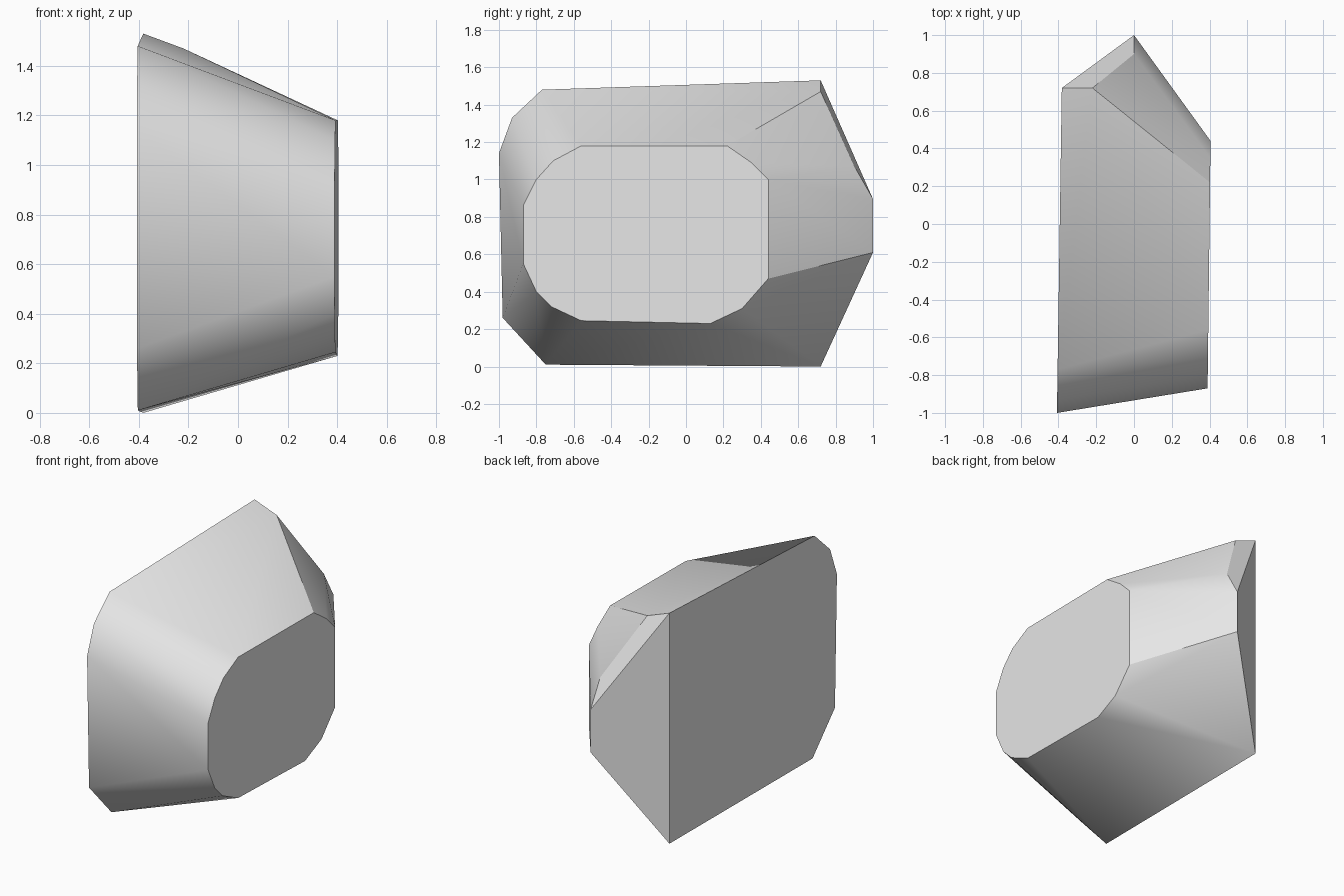
import bpy
import bmesh
import math

cube = bpy.data.objects.get("Cube")
if cube:
    bpy.data.objects.remove(cube, do_unlink=True)

grey = bpy.data.materials.new("light_grey")
grey.use_nodes = True
colour = (0.8, 0.8, 0.8, 1)
grey.diffuse_color = colour
grey.node_tree.nodes["Principled BSDF"].inputs["Base Color"].default_value = colour

# Outlines of the two flat end caps, as (y, z)
wide_cap = [(-0.77, 1.48), (-0.93, 1.33), (-1.0, 1.14), (-0.98, 0.26),
            (-0.75, 0.01), (0.72, 0.0), (0.72, 1.53)]
narrow_cap = [(-0.56, 1.18), (0.22, 1.18), (0.35, 1.09), (0.44, 1.0),
              (0.44, 0.47), (0.3, 0.31), (0.13, 0.23), (-0.56, 0.245),
              (-0.72, 0.32), (-0.8, 0.4), (-0.87, 0.55), (-0.87, 0.86),
              (-0.8, 1.0), (-0.71, 1.1)]

# Back ridge and the bevel above it, as (x, y, z)
ridge = [(0, 1, 0.61), (0, 1, 0.895), (0, 0.9, 1.07), (-0.22, 0.72, 1.47)]

# Each cap lies on a slightly slanted plane
points = [(-0.393 + 0.015 * y, y, z) for y, z in wide_cap]
points += [(0.4 + 0.012 * y, y, z) for y, z in narrow_cap]
points += ridge

# Faceted solid wrapped around the outlines
bm = bmesh.new()
for p in points:
    bm.verts.new(p)
hull = bmesh.ops.convex_hull(bm, input=bm.verts[:])
loose = [v for v in bm.verts if not v.link_faces]
bmesh.ops.delete(bm, geom=loose, context='VERTS')
bmesh.ops.dissolve_limit(bm, angle_limit=math.radians(0.5),
                         verts=bm.verts[:], edges=bm.edges[:])
bmesh.ops.recalc_face_normals(bm, faces=bm.faces[:])

mesh = bpy.data.meshes.new("faceted_block")
bm.to_mesh(mesh)
bm.free()
mesh.materials.append(grey)
block = bpy.data.objects.new("faceted_block", mesh)
bpy.context.collection.objects.link(block)

# Soft shading on the rounded corners, sharp main edges
bpy.ops.object.select_all(action='DESELECT')
block.select_set(True)
bpy.context.view_layer.objects.active = block
bpy.ops.object.shade_smooth_by_angle(angle=math.radians(30))
